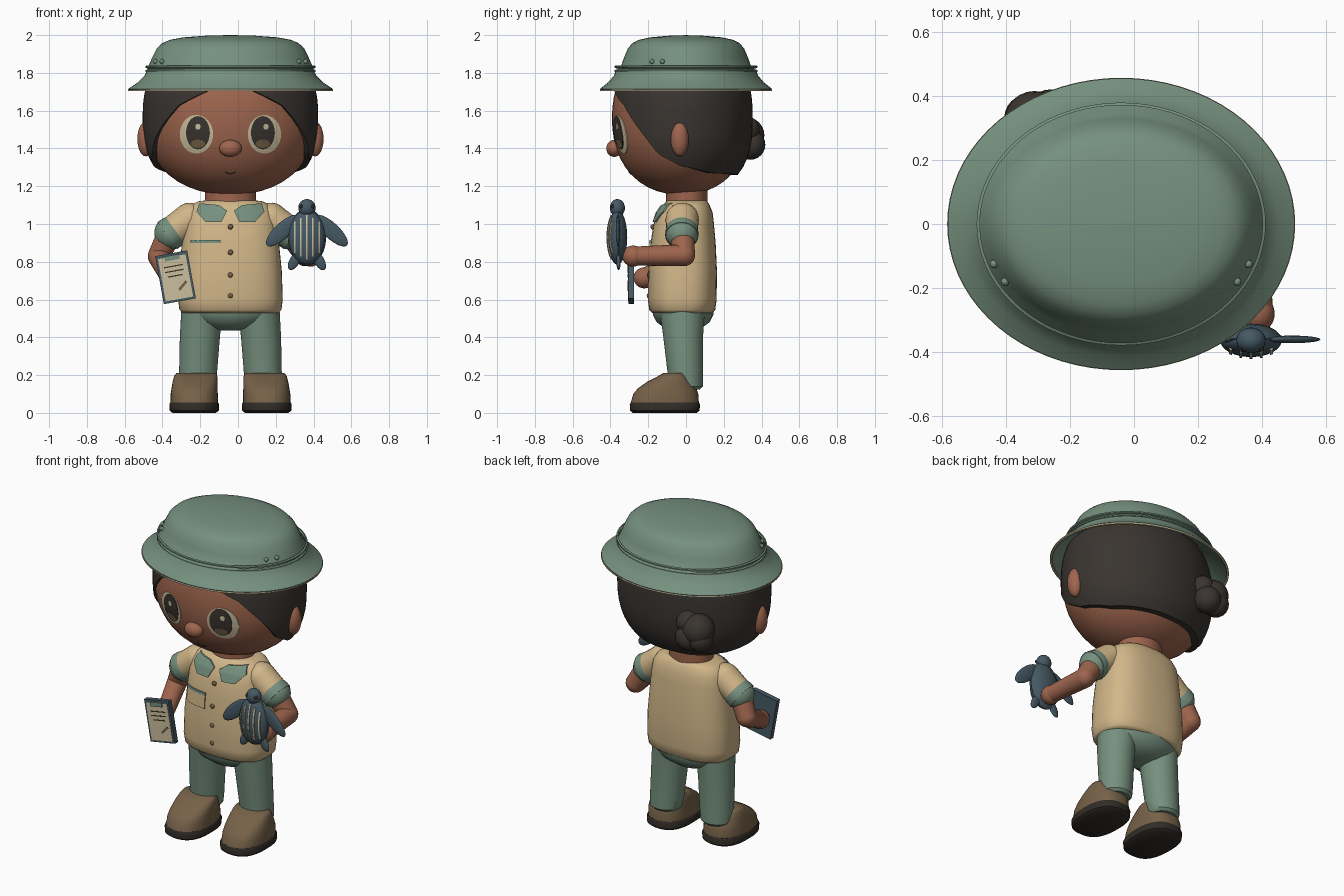
import bpy, bmesh
from math import sin, cos, pi, radians, copysign
from mathutils import Vector, Matrix
from mathutils.bvhtree import BVHTree

if "Cube" in bpy.data.objects:
    bpy.data.objects.remove(bpy.data.objects["Cube"])

CX = -0.04          # middle of the figure
SIDES = (("right", -1), ("left", 1))


def material(name, r, g, b):
    m = bpy.data.materials.new(name)
    m.use_nodes = True
    m.diffuse_color = (r, g, b, 1)
    m.node_tree.nodes["Principled BSDF"].inputs["Base Color"].default_value = (r, g, b, 1)
    return m


GREEN = material("sage green", 0.18, 0.28, 0.21)
SHIRT = material("khaki", 0.64, 0.47, 0.25)
SKIN = material("brown skin", 0.34, 0.13, 0.075)
HAIR = material("dark hair", 0.042, 0.035, 0.03)
BOOT = material("boot brown", 0.18, 0.12, 0.065)
SOLE = material("sole black", 0.03, 0.025, 0.02)
CREAM = material("cream", 0.60, 0.52, 0.34)
BLUE = material("slate blue", 0.06, 0.1, 0.125)


def finish(name, bm, mat, angle=40):
    bmesh.ops.recalc_face_normals(bm, faces=bm.faces)
    me = bpy.data.meshes.new(name)
    bm.to_mesh(me)
    bm.free()
    me.materials.append(mat)
    for p in me.polygons:
        p.use_smooth = True
    me.set_sharp_from_angle(angle=radians(angle))
    ob = bpy.data.objects.new(name, me)
    bpy.context.scene.collection.objects.link(ob)
    return ob


def skin_rings(bm, rings, caps=(False, False)):
    rows = [[bm.verts.new(p) for p in ring] for ring in rings]
    n = len(rows[0])
    for a, b in zip(rows, rows[1:]):
        for i in range(n):
            j = (i + 1) % n
            bm.faces.new((a[i], a[j], b[j], b[i]))
    for row, cap in zip((rows[0], rows[-1]), caps):
        if cap:
            bm.faces.new(row)


def power(v, p):
    return copysign(abs(v) ** (2 / p), v)


def loft(name, sections, mat, p=2, n=48, caps=(True, True), angle=40):
    """Stack of superellipse sections (z, cx, cy, rx, ry)."""
    bm = bmesh.new()
    ts = [2 * pi * i / n for i in range(n)]
    rings = [[(cx + rx * power(cos(t), p), cy + ry * power(sin(t), p), z) for t in ts]
             for z, cx, cy, rx, ry in sections]
    skin_rings(bm, rings, caps)
    return finish(name, bm, mat, angle)


def ball(name, c, r, mat, turn=0.0, seg=24):
    bm = bmesh.new()
    m = Matrix.Translation(c) @ Matrix.Rotation(turn, 4, "Y") @ Matrix.Diagonal((*r, 1))
    bmesh.ops.create_uvsphere(bm, u_segments=seg, v_segments=seg // 2, radius=1, matrix=m)
    return finish(name, bm, mat, 60)


def box(name, c, size, mat, turn=0.0):
    bm = bmesh.new()
    m = Matrix.Translation(c) @ Matrix.Rotation(turn, 4, "Y") @ Matrix.Diagonal((*size, 1))
    bmesh.ops.create_cube(bm, size=1, matrix=m)
    return finish(name, bm, mat)


def limb(name, a, b, r1, r2, mat, ends=True):
    """Tapered tube with rounded ends."""
    a, b = Vector(a), Vector(b)
    rot = (b - a).to_track_quat("Z", "Y").to_matrix().to_4x4()
    bm = bmesh.new()
    bmesh.ops.create_cone(bm, cap_ends=True, segments=24, radius1=r1, radius2=r2,
                          depth=(b - a).length, matrix=Matrix.Translation((a + b) / 2) @ rot)
    for c, r in ((a, r1), (b, r2))[:2 if ends else 1]:
        bmesh.ops.create_uvsphere(bm, u_segments=24, v_segments=12, radius=r,
                                  matrix=Matrix.Translation(c) @ rot)
    return finish(name, bm, mat)


def oval(cx, cz, rx, rz, n=32):
    return [(cx + rx * cos(2 * pi * i / n), cz + rz * sin(2 * pi * i / n)) for i in range(n)]


def polygon(pts, cuts=6):
    return [(a[0] + (b[0] - a[0]) * k / cuts, a[1] + (b[1] - a[1]) * k / cuts)
            for a, b in zip(pts, pts[1:] + pts[:1]) for k in range(cuts)]


def decal(name, target, outline, lift, mat):
    """Thin plate that follows the front surface of the target."""
    me = target.data
    tree = BVHTree.FromPolygons([v.co for v in me.vertices], [p.vertices[:] for p in me.polygons])
    mx = sum(p[0] for p in outline) / len(outline)
    mz = sum(p[1] for p in outline) / len(outline)

    def place(x, z, up):
        hit = tree.ray_cast(Vector((x, -2, z)), Vector((0, 1, 0)))[0]
        return (x, (hit.y if hit else 0) - up, z)

    rings = [[place(mx + (x - mx) * k, mz + (z - mz) * k, up) for x, z in outline]
             for k, up in ((0.02, lift), (0.25, lift), (0.5, lift), (0.75, lift), (1, lift), (1, -0.003))]
    bm = bmesh.new()
    skin_rings(bm, rings, (True, False))
    return finish(name, bm, mat)


# Head
HZ, HY, HR = 1.56, -0.025, 0.405


def girth(z, p):
    return max(0.0, 1 - abs((z - HZ) / HR) ** p) ** (1 / p)


levels = [HZ + HR * sin(radians(-88 + 8 * i)) for i in range(23)]
head = loft("head", [(z, CX, HY, 0.455 * girth(z, 2.2), 0.367 * girth(z, 2.2)) for z in levels], SKIN)
ball("nose", (CX, -0.38, 1.40), (0.06, 0.042, 0.045), SKIN)
loft("neck", [(1.08, CX, 0.005, 0.135, 0.11), (1.25, CX, 0.005, 0.135, 0.11)], SKIN)
for side, s in SIDES:
    ball(side + "_ear", (CX + s * 0.448, -0.033, 1.45), (0.045, 0.048, 0.092), SKIN)
    ex = CX + s * 0.18
    decal(side + "_eye_white", head, oval(ex, 1.475, 0.088, 0.102), 0.004, CREAM)
    decal(side + "_iris", head, oval(ex - s * 0.008, 1.483, 0.063, 0.088), 0.007, HAIR)
    decal(side + "_iris_glow", head, oval(ex - s * 0.008, 1.425, 0.038, 0.022), 0.009, BOOT)
    decal(side + "_eye_glint", head, oval(ex - 0.002 + 0.01, 1.515, 0.014, 0.016, 12), 0.0095, CREAM)
decal("mouth", head, [(CX + x * 0.006, 1.262 + 0.0004 * x * x + d) for d, xs in
                      ((0, range(-5, 6)), (0.007, range(5, -6, -1))) for x in xs], 0.004, HAIR)

# Hair shell with a swept hairline: angle from the front, lower edge height
HAIRLINE = ((0, 1.76), (17, 1.7), (36, 1.63), (58, 1.47), (70, 1.37), (88, 1.31), (120, 1.27), (181, 1.26))


def hair_edge(a):
    a = abs(a)
    for (a0, z0), (a1, z1) in zip(HAIRLINE, HAIRLINE[1:]):
        if a <= a1:
            return z0 + (z1 - z0) * (a - a0) / (a1 - a0)


rings = []
for k in range(16):
    ring = []
    for a in range(-180, 180, 4):
        edge = hair_edge(a)
        z = 1.84 + (edge - 1.84) * min(k, 14) / 14
        g = girth(z, 2.6) if k < 15 else girth(z, 2.2) * 0.96
        ring.append((CX + 0.465 * g * sin(radians(a)), HY - 0.378 * g * cos(radians(a)), z))
    rings.append(ring)
bm = bmesh.new()
skin_rings(bm, rings)
finish("hair", bm, HAIR)
for i, (x, y, z, r) in enumerate(((-0.31, 0.32, 1.47, 0.095), (-0.26, 0.34, 1.42, 0.08),
                                  (-0.24, 0.32, 1.50, 0.07), (-0.33, 0.33, 1.42, 0.075))):
    ball("hair_bun_%d" % i, (x, y, z), (r, r, r), HAIR)


# Hat
def hat_ring(name, profile, mat, **kw):
    return loft(name, [(z, CX, 0, r, r * 0.84 - (0.02 if r < 0.44 else 0)) for r, z in profile],
                mat, n=72, **kw)


hat_ring("hat", ((0.40, 1.80), (0.44, 1.765), (0.535, 1.708), (0.541, 1.716), (0.49, 1.75), (0.455, 1.785),
                 (0.443, 1.81), (0.432, 1.84), (0.415, 1.88), (0.39, 1.93), (0.36, 1.958), (0.32, 1.975),
                 (0.25, 1.988), (0.13, 1.997), (0.01, 2.0)), GREEN, caps=(False, True), angle=60)
hat_ring("hat_edge_trim", ((0.528, 1.715), (0.53, 1.704), (0.543, 1.705), (0.543, 1.713)), CREAM, caps=(False, False))
for i, z in enumerate((1.81, 1.832)):
    hat_ring("hat_band_%d" % i, ((0.441, z - 0.008), (0.451, z - 0.004), (0.451, z + 0.004), (0.441, z + 0.008)),
             GREEN, caps=(False, False))
for side, s in SIDES:
    for x, y in ((0.397, -0.125), (0.362, -0.18)):
        ball(side + "_hat_rivet", (CX + s * x, y, 1.86), (0.013,) * 3, GREEN, seg=12)

# Shirt
shirt = loft("shirt", [(z, CX, y, rx, ry) for z, y, rx, ry in (
    (0.53, -0.02, 0.255, 0.16), (0.545, -0.02, 0.27, 0.175), (0.6, -0.02, 0.277, 0.182), (0.75, -0.018, 0.272, 0.182),
    (0.9, -0.015, 0.257, 0.172), (1.0, -0.012, 0.247, 0.16), (1.06, -0.005, 0.235, 0.146),
    (1.1, 0, 0.21, 0.125), (1.12, 0.005, 0.17, 0.108), (1.125, 0.005, 0.13, 0.1))], SHIRT, p=2.6, angle=60)
for i, z in enumerate((0.985, 0.85, 0.73, 0.62)):
    ball("button_%d" % i, (CX, -0.178 if z > 0.9 else -0.198, z), (0.014, 0.01, 0.014), BOOT, seg=12)
decal("pocket", shirt, polygon([(-0.25, 0.82), (-0.095, 0.82), (-0.095, 0.91), (-0.25, 0.91)]), 0.007, SHIRT)
decal("pocket_trim", shirt, polygon([(-0.252, 0.9), (-0.093, 0.9), (-0.093, 0.915), (-0.252, 0.915)]), 0.0095, GREEN)
for side, s in SIDES:
    shape = ((0.165, 1.11), (0.18, 1.065), (0.13, 1.01), (0.048, 1.01), (0.018, 1.07), (0.06, 1.1))
    decal(side + "_collar", shirt, polygon([(CX + s * x, z) for x, z in shape]), 0.0095, GREEN)

# Arms
ARMS = {"right": ((-0.42, 0.0, 0.83), (-0.36, -0.22, 0.715)), "left": ((0.355, -0.01, 0.835), (0.385, -0.28, 0.83))}
for side, s in SIDES:
    elbow, hand = (Vector(v) for v in ARMS[side])
    shoulder = Vector((CX + s * 0.215, -0.02, 1.025))
    cuff = Vector((CX + s * 0.325, -0.022, 0.945))
    along = (cuff - shoulder).normalized()
    limb(side + "_sleeve", shoulder, cuff, 0.088, 0.082, SHIRT, ends=False)
    limb(side + "_cuff", cuff - along * 0.012, cuff + along * 0.012, 0.088, 0.088, GREEN, ends=False)
    limb(side + "_upper_arm", cuff, elbow, 0.065, 0.058, SKIN)
    limb(side + "_forearm", elbow, hand, 0.058, 0.05, SKIN)
    ball(side + "_hand", hand, (0.054, 0.058, 0.056), SKIN)

# Trousers and boots
loft("hips", [(z, CX, -0.015, rx, ry) for z, rx, ry in (
    (0.435, 0.05, 0.05), (0.45, 0.13, 0.1), (0.48, 0.2, 0.14), (0.52, 0.25, 0.16), (0.56, 0.255, 0.165))], GREEN)
for side, s in SIDES:
    loft(side + "_leg", [(z, CX + s * x, y, r, ry) for z, x, y, r, ry in (
        (0.125, 0.175, 0.0, 0.08, 0.075), (0.14, 0.175, 0.0, 0.095, 0.09), (0.2, 0.172, -0.003, 0.1, 0.093),
        (0.4, 0.162, -0.015, 0.106, 0.105), (0.55, 0.15, -0.02, 0.11, 0.12))], GREEN)
    bx = CX + s * 0.192
    loft(side + "_sole", [(z, bx, -0.112, r, r + 0.054) for z, r in (
        (0, 0.115), (0.012, 0.13), (0.045, 0.132), (0.056, 0.126))], SOLE, p=2.5)
    loft(side + "_boot", [(z, bx - s * d, y, rx, ry) for z, d, y, rx, ry in (
        (0.055, 0, -0.112, 0.126, 0.18), (0.1, 0, -0.107, 0.125, 0.172), (0.13, 0.002, -0.1, 0.122, 0.155),
        (0.165, 0.005, -0.085, 0.119, 0.12), (0.195, 0.008, -0.067, 0.114, 0.08),
        (0.21, 0.01, -0.06, 0.105, 0.062))], BOOT, p=2.4, angle=60)

# Clipboard
TILT = -0.18
turn = Matrix.Rotation(TILT, 3, "Y")


def on_board(name, x, z, w, h, depth, mat, front=0.0, extra=0.0):
    box(name, Vector((-0.331, -0.29 - front, 0.718)) + turn @ Vector((x, 0, z)), (w, depth, h), mat, TILT + extra)


on_board("clipboard", 0, 0, 0.172, 0.258, 0.03, BLUE)
on_board("paper", 0, -0.003, 0.148, 0.228, 0.006, CREAM, 0.015)
on_board("clip", 0, 0.105, 0.08, 0.026, 0.02, GREEN, 0.015)
for i, w in enumerate((0.1, 0.1, 0.08)):
    on_board("written_line_%d" % i, 0, 0.06 - i * 0.026, w, 0.006, 0.003, SOLE, 0.018)
on_board("sketch_mark", 0.03, -0.05, 0.06, 0.014, 0.003, BOOT, 0.018, -0.7)

# Small sea turtle
TX, TY, TZ = 0.365, -0.363, 0.93
shell = ball("turtle_shell", (TX, TY, TZ), (0.096, 0.052, 0.145), BLUE, seg=32)
ball("turtle_rim", (TX, TY + 0.008, TZ), (0.102, 0.02, 0.15), BLUE)
ball("turtle_neck", (TX, TY, TZ + 0.12), (0.032, 0.03, 0.05), BLUE)
ball("turtle_head", (TX, TY, 1.085), (0.046, 0.04, 0.047), BLUE)
for k in range(-2, 3):
    x, h = TX + k * 0.032, 0.118 - 0.017 * abs(k)
    decal("shell_stripe_%d" % (k + 2), shell,
          polygon([(x - 0.004, TZ - h), (x + 0.004, TZ - h), (x + 0.004, TZ + h), (x - 0.004, TZ + h)]), 0.006, CREAM)
for side, s in SIDES:
    ball(side + "_turtle_eye", (TX + s * 0.03, TY - 0.025, 1.093), (0.011,) * 3, SOLE, seg=12)
    ball(side + "_front_flipper", (TX + s * 0.128, TY + 0.003, 0.965), (0.115, 0.012, 0.042), BLUE, s * 0.75)
    ball(side + "_rear_flipper", (TX + s * 0.065, TY + 0.006, 0.805), (0.055, 0.012, 0.027), BLUE, s * 1.05)
